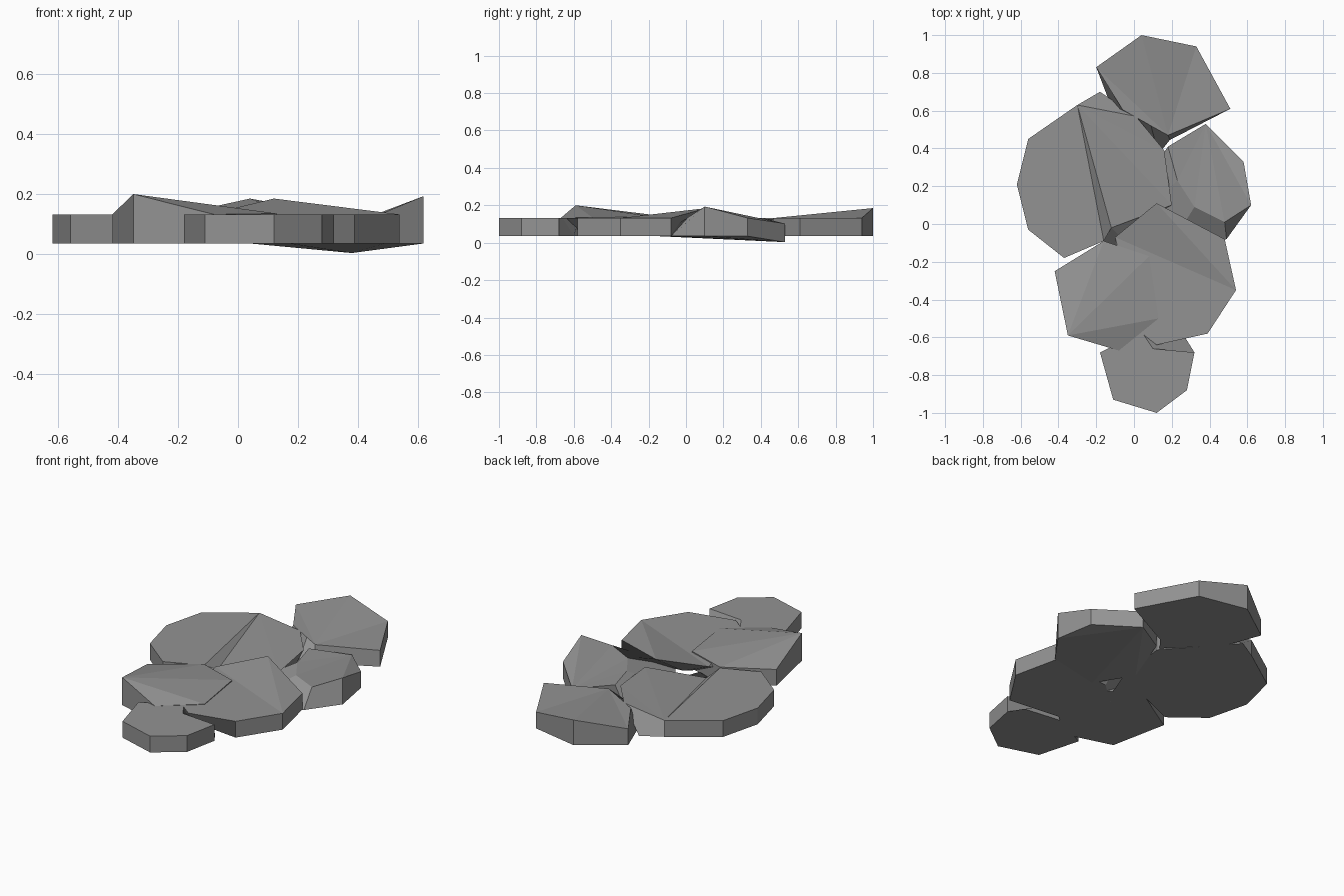
import bpy, bmesh

BASE, TOP = 0.035, 0.132

# dark grey rock
rock = bpy.data.materials.new("dark_rock")
rock.diffuse_color = (0.29, 0.29, 0.29, 1)


def stone(name, outline, tops=None, lows=None):
    """Faceted slab: base outline plus top corners, some moved (tops) or lowered (lows).
    The top is fanned from the first corner."""
    tops, lows = tops or {}, lows or {}
    bm = bmesh.new()
    n = len(outline)
    b = [bm.verts.new((x, y, lows.get(i, BASE))) for i, (x, y) in enumerate(outline)]
    t = [bm.verts.new(tops.get(i, (x, y, TOP))) for i, (x, y) in enumerate(outline)]
    for i in range(1, n - 1):
        bm.faces.new((t[0], t[i], t[i + 1]))
        bm.faces.new((b[0], b[i + 1], b[i]))
    for i in range(n):
        j = (i + 1) % n
        bm.faces.new((b[i], b[j], t[j], t[i]))
    bmesh.ops.recalc_face_normals(bm, faces=bm.faces[:])
    me = bpy.data.meshes.new(name)
    bm.to_mesh(me)
    bm.free()
    me.materials.append(rock)
    bpy.context.collection.objects.link(bpy.data.objects.new(name, me))


# back slab, rear corner lifted, inner corners bevelled back
stone("back_stone",
      [(0.19, 0.445), (0.51, 0.61), (0.33, 0.94), (0.04, 1.0), (-0.20, 0.83), (-0.12, 0.62),
       (0.13, 0.37)],
      {0: (0.18, 0.47, TOP), 3: (0.04, 1.0, 0.185), 5: (-0.06, 0.605, TOP),
       6: (0.09, 0.52, TOP)})

# large left slab with a dropped right half
stone("left_stone",
      [(-0.30, 0.63), (-0.56, 0.45), (-0.62, 0.21), (-0.56, -0.03), (-0.37, -0.18),
       (-0.16, -0.09), (0.02, -0.16), (0.10, 0.05), (0.13, 0.35), (-0.18, 0.70)],
      {6: (-0.12, -0.02, 0.09), 7: (0.20, 0.10, 0.115), 8: (0.16, 0.39, 0.125),
       9: (0.01, 0.57, TOP)})

# right slab, tilted so one corner dips to the ground, sloping under its neighbours
stone("right_stone",
      [(0.38, 0.53), (0.16, 0.38), (0.04, 0.06), (0.17, -0.15), (0.49, -0.08), (0.62, 0.10),
       (0.58, 0.33)],
      {0: (0.38, 0.53, 0.102), 1: (0.18, 0.41, TOP), 2: (0.23, 0.23, TOP),
       3: (0.32, 0.09, TOP), 4: (0.48, 0.01, 0.135), 5: (0.62, 0.10, 0.193)},
      {0: 0.003})

# middle slab with a lifted rear corner and undercut inner sides
stone("middle_stone",
      [(0.54, -0.35), (0.48, -0.08), (0.10, -0.12), (-0.10, -0.30), (-0.13, -0.52),
       (0.12, -0.55), (0.39, -0.58)],
      {2: (0.12, 0.11, 0.185), 3: (-0.10, -0.07, TOP), 4: (0.03, -0.57, TOP),
       5: (0.12, -0.64, TOP)})

# front left slab with a lifted outer corner
stone("front_left_stone",
      [(-0.35, -0.59), (-0.08, -0.67), (0.13, -0.50), (0.08, -0.17), (-0.16, -0.09),
       (-0.42, -0.25)],
      {0: (-0.35, -0.59, 0.20), 2: (0.13, -0.50, 0.135), 3: (0.08, -0.17, 0.138),
       4: (-0.16, -0.09, 0.138)})

# small front slab
stone("front_stone",
      [(-0.11, -0.93), (0.12, -1.0), (0.28, -0.88), (0.32, -0.68), (0.27, -0.60),
       (0.04, -0.57), (-0.18, -0.68)],
      {4: (0.10, -0.66, TOP)})
